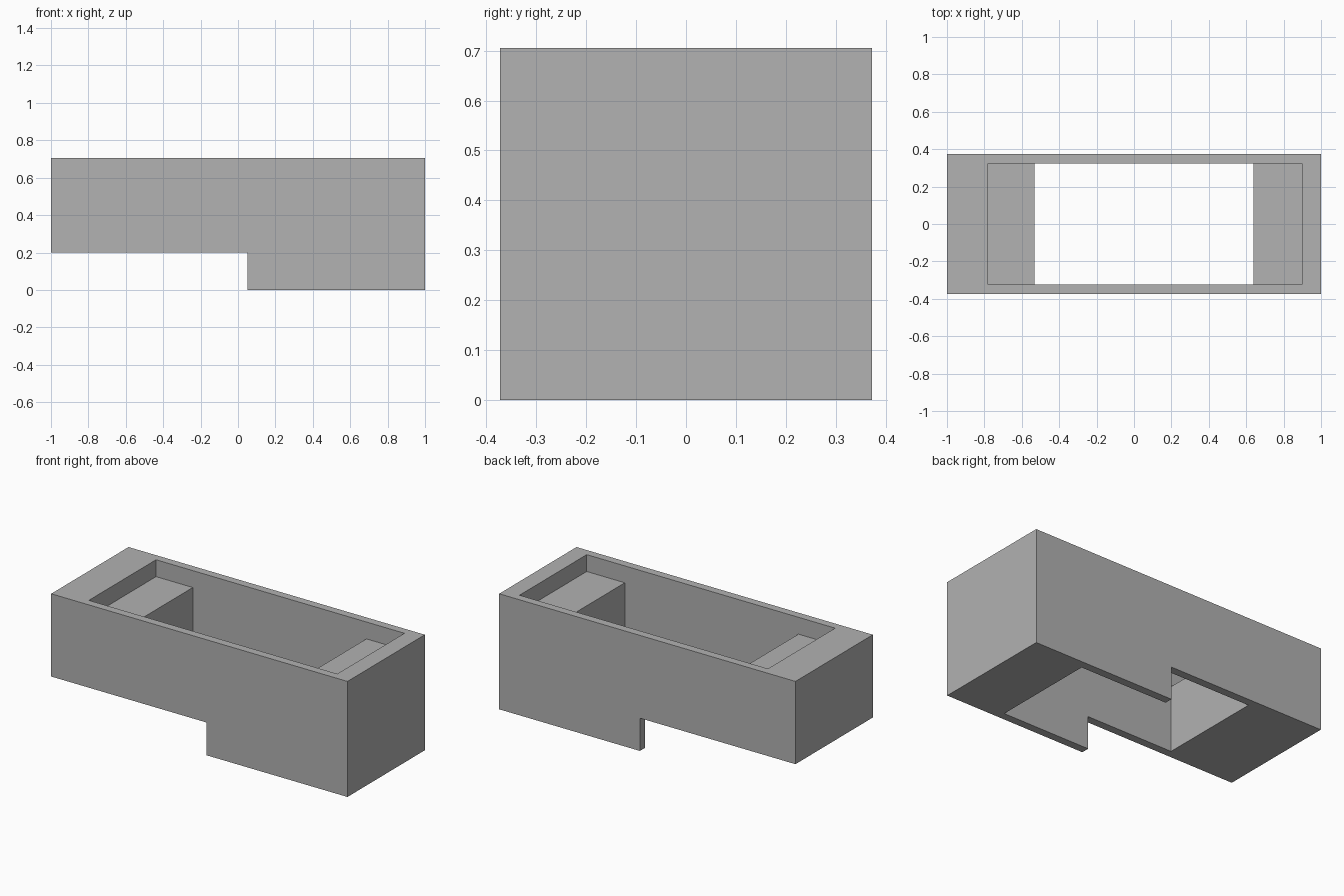
import bpy
import bmesh

cube = bpy.data.objects.get("Cube")
if cube:
    bpy.data.objects.remove(cube, do_unlink=True)

grey = bpy.data.materials.new("plain grey")
grey.use_nodes = True
grey.diffuse_color = (0.445, 0.445, 0.445, 1)
grey.node_tree.nodes["Principled BSDF"].inputs["Base Color"].default_value = grey.diffuse_color


def extrude_profile(name, profile, half_width):
    """Extrude a closed x-z outline along y, centred on y = 0."""
    bm = bmesh.new()
    face = bm.faces.new([bm.verts.new((x, -half_width, z)) for x, z in profile])
    new = bmesh.ops.extrude_face_region(bm, geom=[face])["geom"]
    verts = [v for v in new if isinstance(v, bmesh.types.BMVert)]
    bmesh.ops.translate(bm, verts=verts, vec=(0, 2 * half_width, 0))
    bmesh.ops.recalc_face_normals(bm, faces=bm.faces)
    mesh = bpy.data.meshes.new(name)
    bm.to_mesh(mesh)
    bm.free()
    mesh.materials.append(grey)
    obj = bpy.data.objects.new(name, mesh)
    bpy.context.collection.objects.link(obj)
    return obj


TOP, STEP, LEDGE = 0.705, 0.2, 0.602
OUTER_Y, INNER_Y = 0.373, 0.324

# Stepped outer block: deep on the +x half, shallow on the -x half
housing = extrude_profile(
    "housing",
    [(-1, STEP), (0.05, STEP), (0.05, 0), (1, 0), (1, TOP), (-1, TOP)],
    OUTER_Y,
)

# One stepped cutter: wide top recess with two ledges, narrower opening right through
left, right, shaft_left, shaft_right = -0.78, 0.897, -0.532, 0.64
cutter = extrude_profile(
    "opening_cutter",
    [(left, 1), (left, LEDGE), (shaft_left, LEDGE), (shaft_left, -0.5),
     (shaft_right, -0.5), (shaft_right, LEDGE), (right, LEDGE), (right, 1)],
    INNER_Y,
)
cutter.hide_render = True

# Cut the opening, apply it and discard the cutter
cut = housing.modifiers.new("opening", "BOOLEAN")
cut.operation = "DIFFERENCE"
cut.solver = "EXACT"
cut.object = cutter
bpy.context.view_layer.objects.active = housing
bpy.ops.object.modifier_apply(modifier=cut.name)
bpy.data.objects.remove(cutter, do_unlink=True)
